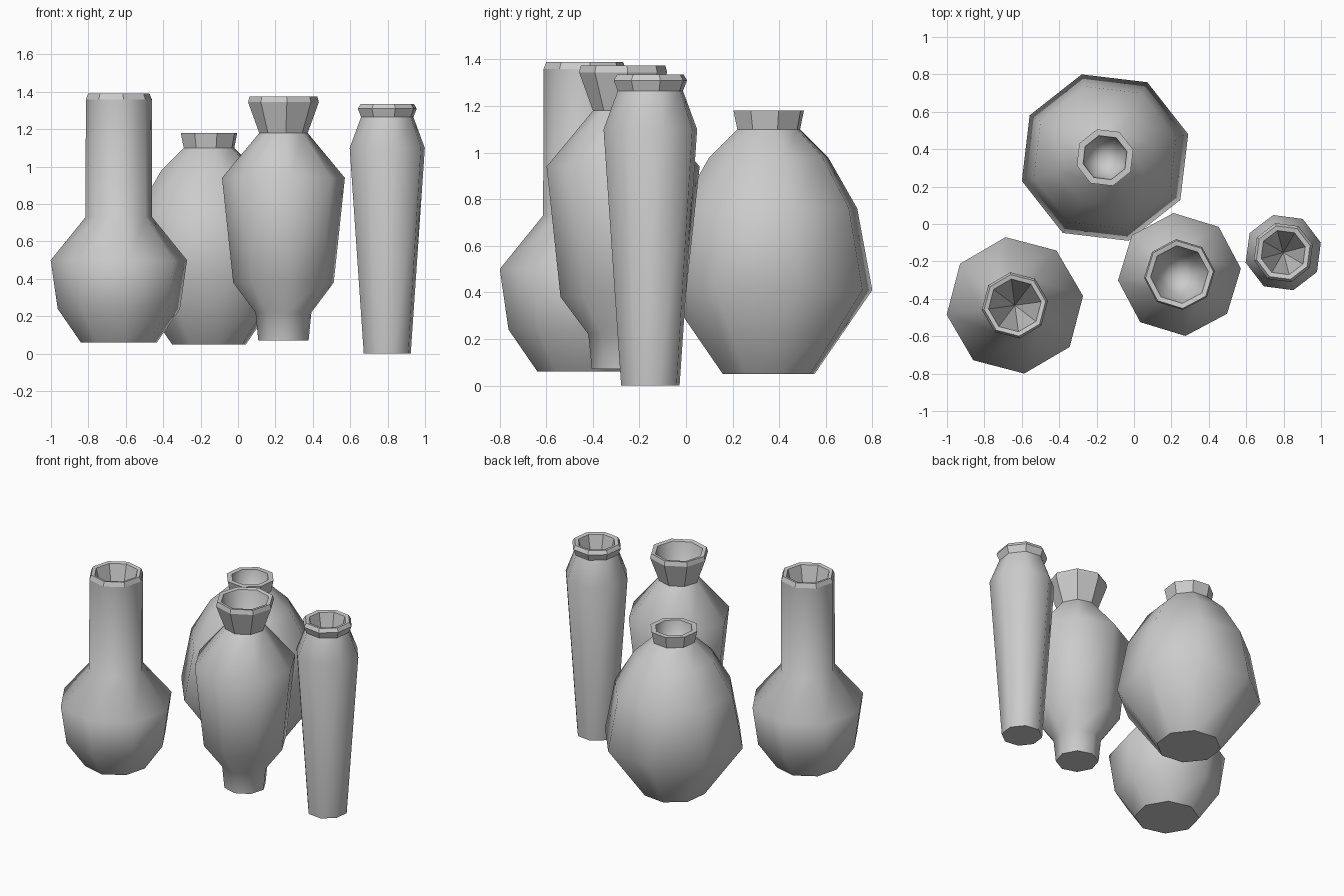
import bpy
import bmesh
from math import cos, sin, radians, tau

cube = bpy.data.objects.get("Cube")
if cube:
    bpy.data.objects.remove(cube)

SIDES = 8

clay = bpy.data.materials.new("grey clay")
clay.use_nodes = True
GREY = (0.6, 0.6, 0.6, 1)
clay.diffuse_color = GREY
clay.node_tree.nodes["Principled BSDF"].inputs["Base Color"].default_value = GREY


def vase(name, centre, turn, body, lip, hollow, apex, smooth_inside):
    """Lathe (radius, height) rings: outer body, lip, then the inner hollow."""
    bm = bmesh.new()
    rings = []
    for radius, z in body + lip + hollow:
        angles = [radians(turn) + tau * i / SIDES for i in range(SIDES)]
        rings.append([bm.verts.new((radius * cos(a), radius * sin(a), z)) for a in angles])

    # Base
    bm.faces.new(rings[0][::-1])

    # Walls: smooth body, faceted lip
    first_lip = len(body) - 1
    first_inside = len(body) + len(lip) - 1
    for n, (low, high) in enumerate(zip(rings, rings[1:])):
        for i in range(SIDES):
            j = (i + 1) % SIDES
            face = bm.faces.new((low[i], low[j], high[j], high[i]))
            face.smooth = n < first_lip or (n > first_inside and smooth_inside)

    # Bottom of the hollow
    tip = bm.verts.new((0, 0, apex))
    for i in range(SIDES):
        face = bm.faces.new((rings[-1][i], rings[-1][(i + 1) % SIDES], tip))
        face.smooth = smooth_inside

    bmesh.ops.recalc_face_normals(bm, faces=bm.faces)
    mesh = bpy.data.meshes.new(name)
    bm.to_mesh(mesh)
    bm.free()
    mesh.materials.append(clay)
    obj = bpy.data.objects.new(name, mesh)
    obj.location = (*centre, 0)
    bpy.context.collection.objects.link(obj)


# Bottle with a long straight neck
vase("long_neck_vase", (-0.637, -0.435), 7.8,
     body=[(0.205, 0.06), (0.33, 0.24), (0.368, 0.5), (0.18, 0.73), (0.178, 1.36)],
     lip=[(0.166, 1.39)],
     hollow=[(0.142, 1.385)], apex=0.85, smooth_inside=False)

# Wide round jar
vase("round_vase", (-0.155, 0.355), 15.7,
     body=[(0.205, 0.05), (0.462, 0.41), (0.395, 0.76), (0.265, 0.98), (0.14, 1.1)],
     lip=[(0.157, 1.18)],
     hollow=[(0.122, 1.18), (0.108, 1.1)], apex=0.98, smooth_inside=True)

# Footed urn with a flared neck
vase("flared_vase", (0.243, -0.27), 5.5,
     body=[(0.135, 0.07), (0.15, 0.22), (0.27, 0.38), (0.33, 0.94), (0.13, 1.18)],
     lip=[(0.19, 1.345), (0.182, 1.375)],
     hollow=[(0.155, 1.37), (0.11, 1.19)], apex=1.08, smooth_inside=True)

# Tall slender vase
vase("slender_vase", (0.798, -0.153), 15,
     body=[(0.13, 0.0), (0.208, 1.1), (0.145, 1.265)],
     lip=[(0.163, 1.31), (0.148, 1.335)],
     hollow=[(0.122, 1.33)], apex=0.85, smooth_inside=False)
